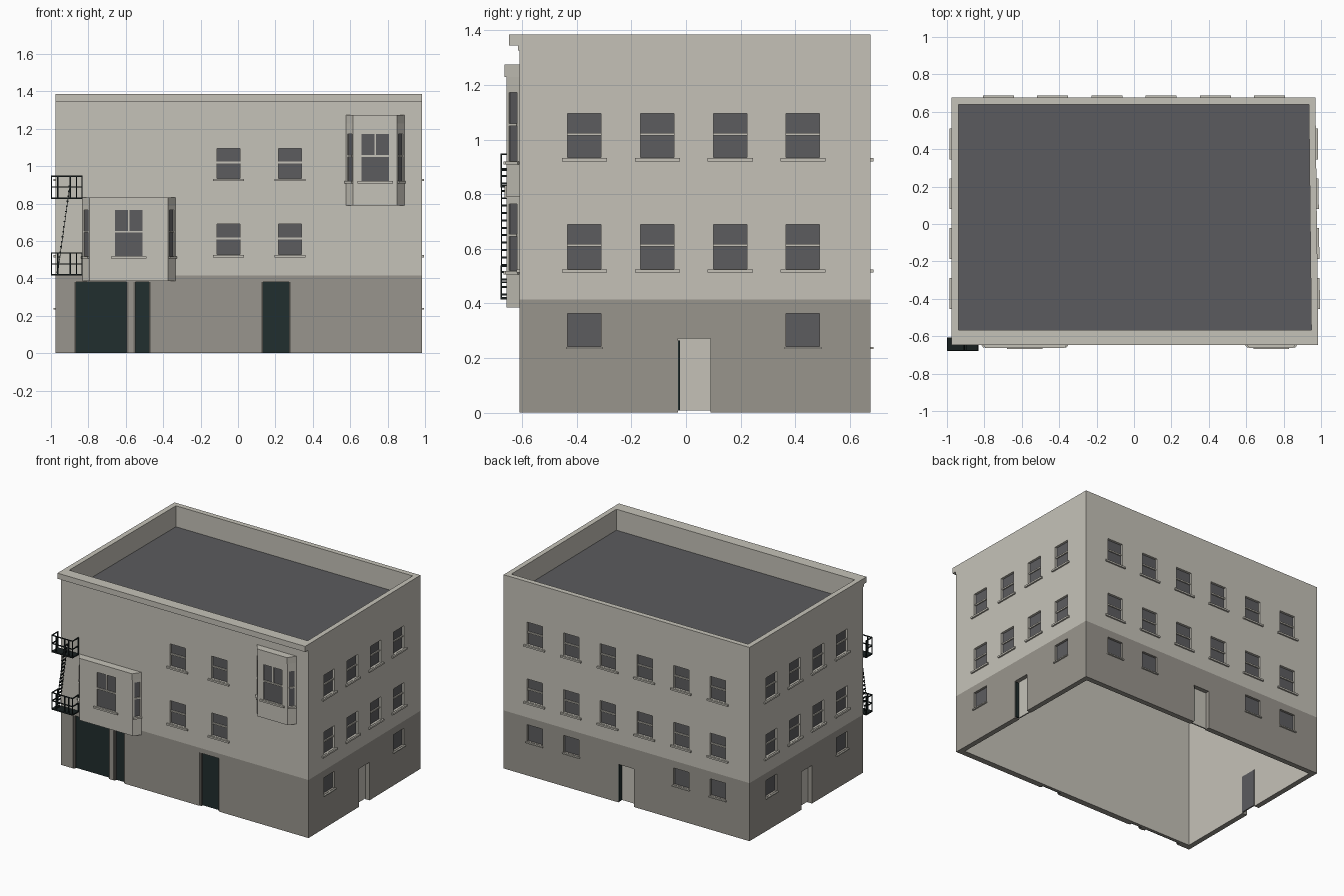
import bpy, bmesh
from mathutils import Matrix, Vector

if "Cube" in bpy.data.objects:
    bpy.data.objects.remove(bpy.data.objects["Cube"])


def material(name, rgb):
    lin = [((c / 255 + 0.055) / 1.055) ** 2.4 for c in rgb] + [1.0]
    m = bpy.data.materials.new(name)
    m.use_nodes = True
    m.diffuse_color = lin
    m.node_tree.nodes["Principled BSDF"].inputs["Base Color"].default_value = lin
    return m


CREAM = material("cream_render", (197, 194, 184))
STONE = material("grey_stone", (153, 149, 141))
GLASS = material("grey_glass", (92, 92, 95))
ROOF = material("roof_grey", (91, 91, 94))
DOOR = material("dark_green", (33, 46, 46))
TRIM = material("door_trim_grey", (112, 109, 103))
IRON = material("black_iron", (24, 32, 32))


def finish(name, bm, *mats):
    bmesh.ops.recalc_face_normals(bm, faces=bm.faces)
    mesh = bpy.data.meshes.new(name)
    bm.to_mesh(mesh)
    bm.free()
    ob = bpy.data.objects.new(name, mesh)
    bpy.context.collection.objects.link(ob)
    for m in mats:
        mesh.materials.append(m)
    return ob


def add_box(bm, lo, hi, frame=Matrix()):
    lo, hi = Vector(lo), Vector(hi)
    size = Matrix.Diagonal((*(hi - lo), 1))
    bmesh.ops.create_cube(bm, size=1, matrix=frame @ Matrix.Translation((lo + hi) / 2) @ size)


def box(name, lo, hi, mat, frame=Matrix()):
    bm = bmesh.new()
    add_box(bm, lo, hi, frame)
    return finish(name, bm, mat)


def prism(name, plan, z0, z1, mat):
    bm = bmesh.new()
    face = bm.faces.new([bm.verts.new((x, y, z0)) for x, y in plan])
    top = bmesh.ops.extrude_face_region(bm, geom=[face])["geom"]
    bmesh.ops.translate(bm, vec=(0, 0, z1 - z0), verts=[v for v in top if isinstance(v, bmesh.types.BMVert)])
    return finish(name, bm, mat)


def wall_frame(ox, oy, ux, uy):
    """Local axes: u along the wall, depth going inward, z up."""
    u = Vector((ux, uy, 0)).normalized()
    f = Matrix.Rotation(0, 4, "Z")
    f.col[0], f.col[1] = (*u, 0), (-u.y, u.x, 0, 0)
    f.translation = (ox, oy, 0)
    return f


def carve(target, cutter_bm):
    cutter = finish("recess_cutter", cutter_bm)
    cutter.hide_render = True
    mod = target.modifiers.new("recesses", "BOOLEAN")
    mod.operation, mod.solver, mod.object = "DIFFERENCE", "EXACT", cutter
    deps = bpy.context.evaluated_depsgraph_get()
    mesh = bpy.data.meshes.new_from_object(target.evaluated_get(deps))
    target.modifiers.clear()
    target.data = mesh
    bpy.data.objects.remove(cutter)


def window(label, cut, frame, u, z0, z1, width, sill=0.165, rail=True, mullion=False, deep=0.02):
    a, b = u - width / 2, u + width / 2
    add_box(cut, (a, -0.02, z0), (b, deep, z1), frame)
    box(label + "_glass", (a, deep - 0.004, z0), (b, deep + 0.001, z1), GLASS, frame)
    mid = z0 + (z1 - z0) * 0.53
    if rail:
        box(label + "_rail", (a, deep - 0.012, mid - 0.005), (b, deep, mid + 0.005), CREAM, frame)
    if mullion:
        box(label + "_mullion", (u - 0.004, deep - 0.01, mid), (u + 0.004, deep, z1), CREAM, frame)
    h = 0.012 if rail else 0.008
    box(label + "_sill", (u - sill / 2, -0.011, z0 - h - 0.002), (u + sill / 2, 0.004, z0 - 0.002), CREAM, frame)


# Hollow wall shell, open at the bottom
H, BAND = 1.385, 0.415
outer = [(-0.975, -0.61), (0.985, -0.61), (0.97, 0.675), (-0.975, 0.675)]
inner = [(-0.938, -0.567), (0.948, -0.567), (0.935, 0.638), (-0.938, 0.638)]
bm = bmesh.new()
ring = [[bm.verts.new((x, y, z)) for x, y in p] for p, z in ((outer, 0), (outer, H), (inner, H), (inner, 0))]
for k in range(4):
    for i in range(4):
        j, n = (i + 1) % 4, (k + 1) % 4
        bm.faces.new((ring[k][i], ring[k][j], ring[n][j], ring[n][i]))
walls = finish("walls", bm, CREAM, STONE)

front = wall_frame(0, -0.61, 1, 0)
right = wall_frame(0.978, 0, -0.015, 1.285)
back = wall_frame(0, 0.675, -1, 0)
left = wall_frame(-0.975, 0, 0, -1)
side_u = [-0.372, -0.105, 0.162, 0.428]
cut = bmesh.new()

# Rows of windows: (frame, columns, ground-floor columns)
facades = {
    "front": (front, [-0.05, 0.278], []),
    "right": (right, side_u, [0, 3]),
    "back": (back, [-0.725 + 0.29 * i for i in range(6)], [0, 1, 4, 5]),
    "left": (left, [-u for u in side_u], [0, 3]),
}
for side, (frame, columns, ground) in facades.items():
    for i, u in enumerate(columns):
        window(f"{side}_upper_window_{i}", cut, frame, u, 0.934, 1.096, 0.123)
        window(f"{side}_middle_window_{i}", cut, frame, u, 0.527, 0.69, 0.123)
        if i in ground:
            window(f"{side}_ground_window_{i}", cut, frame, u, 0.243, 0.363, 0.123, 0.135, False)

# Side and back doors: pale panel set at the inner face, dark edge on one jamb
for side, frame, a, b in (("right", right, -0.03, 0.09), ("back", back, -0.063, 0.063), ("left", left, -0.09, 0.03)):
    add_box(cut, (a, -0.02, -0.02), (b, 0.06, 0.272), frame)
    box(side + "_door", (a, 0.03, 0.008), (b, 0.036, 0.272), CREAM, frame)
    box(side + "_door_inside", (a, 0.036, 0.008), (b, 0.039, 0.272), GLASS, frame)
    box(side + "_door_edge", (a, 0.004, 0.008), (a + 0.008, 0.03, 0.265), DOOR, frame)

# Front doors with grey jambs
for i, (a, b) in enumerate(((-0.877, -0.585), (-0.558, -0.466), (0.123, 0.283))):
    add_box(cut, (a, -0.02, -0.02), (b, 0.025, 0.38), front)
    box(f"front_door_{i}", (a, 0.019, 0), (b, 0.026, 0.38), DOOR, front)
    for u in (a, b - 0.011):
        box(f"front_door_jamb_{i}", (u, 0.004, 0), (u + 0.011, 0.02, 0.38), TRIM, front)

carve(walls, cut)

# Stone band on the outside of the ground floor
bm = bmesh.new()
bm.from_mesh(walls.data)
bmesh.ops.bisect_plane(bm, geom=bm.verts[:] + bm.edges[:] + bm.faces[:], plane_co=(0, 0, BAND), plane_no=(0, 0, 1))
for f in bm.faces:
    c = f.calc_center_median()
    inside = -0.945 < c.x < 0.954 and -0.575 < c.y < 0.645
    f.material_index = 1 if c.z < BAND and not inside else 0
bm.to_mesh(walls.data)
bm.free()

# Sunken roof with a pale ceiling below, and the front cornice
prism("roof", [(x * 1.01, y * 1.01) for x, y in inner], 1.225, 1.235, ROOF)
prism("ceiling", [(x * 1.01, y * 1.01) for x, y in inner], 1.215, 1.225, CREAM)
box("cornice", (-0.975, -0.648, 1.345), (0.985, -0.605, H), CREAM)
box("cornice_step", (-0.975, -0.616, 1.327), (0.985, -0.605, 1.345), CREAM)


# Bay windows with slanted sides
def bay(name, x0, x1, z0, z1, w0, w1):
    s, y0, y1 = 0.038, -0.61, -0.657

    def plan(grow):
        return [(x0, y0 + 0.005), (x0, y0), (x0 + s, y1 - grow), (x1 - s, y1 - grow), (x1, y0), (x1, y0 + 0.005)]

    body = prism(name + "_body", plan(0), z0, z1 - 0.046, CREAM)
    prism(name + "_cap", plan(0.007), z1 - 0.046, z1, CREAM)
    cuts, mx, my = bmesh.new(), s / 2, (y0 + y1) / 2
    window(name + "_front_window", cuts, wall_frame((x0 + x1) / 2, y1, 1, 0), 0, w0, w1, 0.146, 0.19, True, True, 0.012)
    window(name + "_left_pane", cuts, wall_frame(x0 + mx, my, s, y1 - y0), 0, w0, w1, 0.036, 0.058, True, False, 0.01)
    window(name + "_right_pane", cuts, wall_frame(x1 - mx, my, s, y0 - y1), 0, w0, w1, 0.036, 0.058, True, False, 0.01)
    carve(body, cuts)


bay("lower_bay", -0.832, -0.335, 0.385, 0.832, 0.52, 0.765)
bay("upper_bay", 0.578, 0.889, 0.79, 1.275, 0.922, 1.172)

# Fire escape: two railed platforms joined by a steep ladder
XA, XB, YA, YB = -1.0, -0.832, -0.68, -0.608
T = 0.006
for level, z in (("lower", 0.415), ("upper", 0.825)):
    box(level + "_platform", (XA, YA, z), (XB, YB, z + 0.008), IRON)
    bm = bmesh.new()
    for h in (0.06, 0.118):
        add_box(bm, (XA, YA, z + h), (XB, YA + T, z + h + T))
        for x in (XA, XB - T):
            add_box(bm, (x, YA, z + h), (x + T, YB, z + h + T))
    for x in (XA, XA + 0.033, XA + 0.1, XA + 0.133, XB - T):
        add_box(bm, (x, YA, z), (x + T, YA + T, z + 0.124))
    for x in (XA, XB - T):
        add_box(bm, (x, YB - T, z), (x + T, YB, z + 0.124))
    finish(level + "_railing", bm, IRON)

bm = bmesh.new()
steps = 18
for i in range(steps):
    t = i / (steps - 1)
    x, z = -0.97 + 0.065 * t, 0.43 + 0.46 * t
    add_box(bm, (x, YA + 0.003, z), (x + 0.009, YA + 0.04, z + 0.007))
finish("ladder_treads", bm, IRON)
lean = Matrix.Shear("XY", 4, (0.065 / 0.46, 0))
lean.translation = (-0.966 - 0.43 * 0.065 / 0.46, 0, 0)
for y in (YA + 0.003, YA + 0.038):
    box("ladder_rail", (0, y, 0.42), (0.003, y + 0.003, 0.9), IRON, lean)
